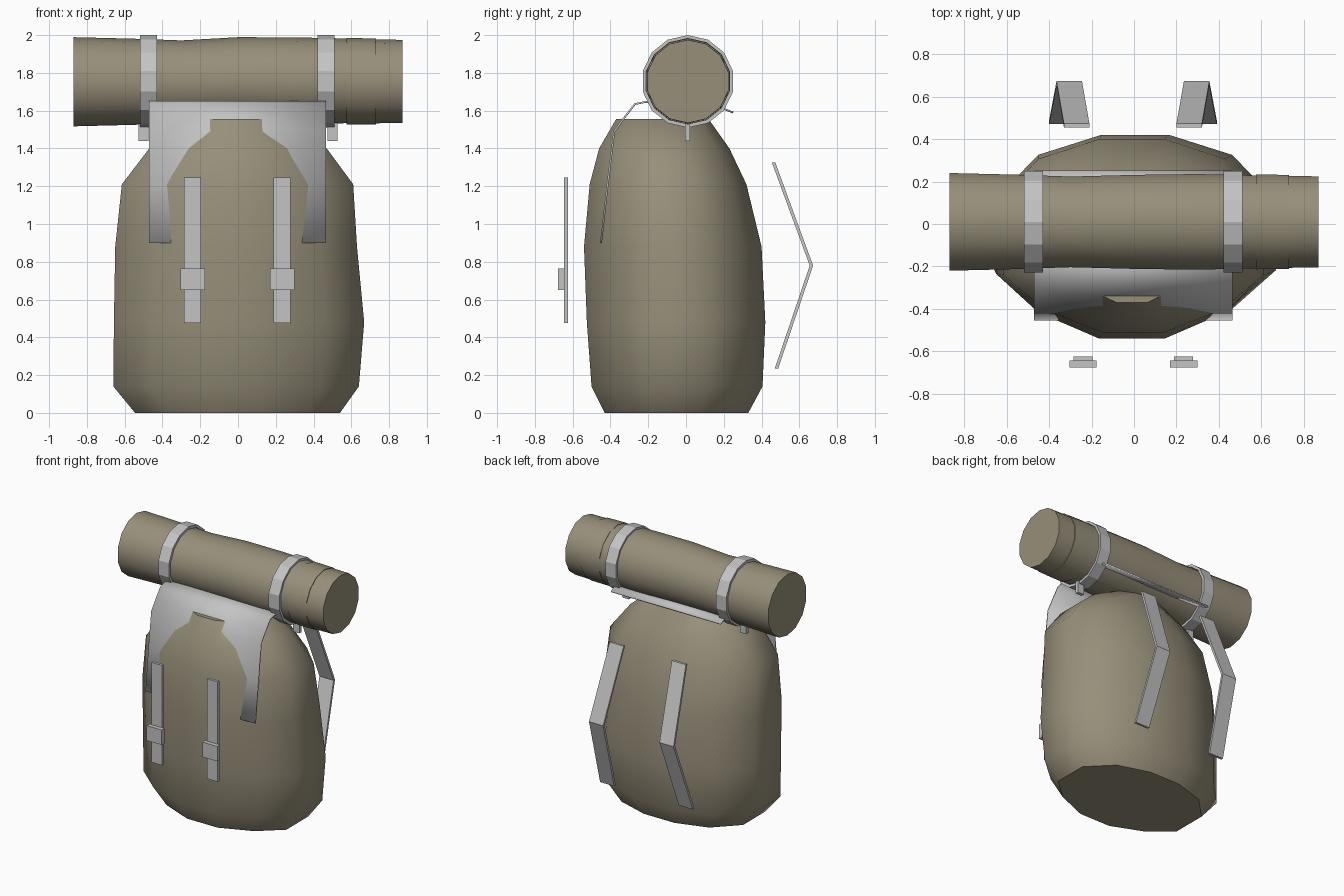
import bpy, bmesh, math
from mathutils import Vector

cube = bpy.data.objects.get("Cube")
if cube:
    bpy.data.objects.remove(cube, do_unlink=True)


def material(name, color):
    m = bpy.data.materials.new(name)
    m.use_nodes = True
    m.diffuse_color = color
    m.node_tree.nodes["Principled BSDF"].inputs["Base Color"].default_value = color
    return m


KHAKI = material("khaki canvas", (0.31, 0.275, 0.195, 1))
GREY = material("light grey webbing", (0.55, 0.55, 0.55, 1))


def make_object(name, bm, mat, smooth=None):
    bmesh.ops.recalc_face_normals(bm, faces=bm.faces)
    mesh = bpy.data.meshes.new(name)
    bm.to_mesh(mesh)
    bm.free()
    mesh.materials.append(mat)
    ob = bpy.data.objects.new(name, mesh)
    bpy.context.collection.objects.link(ob)
    if smooth:
        bpy.ops.object.select_all(action='DESELECT')
        ob.select_set(True)
        bpy.context.view_layer.objects.active = ob
        bpy.ops.object.shade_smooth_by_angle(angle=math.radians(smooth))
    return ob


def loft(name, rings, mat, smooth=None, closed=False):
    """Skin a series of equal rings, capped unless the series loops."""
    bm = bmesh.new()
    rows = [[bm.verts.new(p) for p in ring] for ring in rings]
    pairs = list(zip(rows, rows[1:]))
    if closed:
        pairs.append((rows[-1], rows[0]))
    else:
        bm.faces.new(rows[0])
        bm.faces.new(rows[-1])
    for a, b in pairs:
        for i in range(len(a)):
            j = (i + 1) % len(a)
            bm.faces.new((a[i], a[j], b[j], b[i]))
    return make_object(name, bm, mat, smooth)


def box(name, lo, hi, mat):
    lo, hi = Vector(lo), Vector(hi)
    bm = bmesh.new()
    bmesh.ops.create_cube(bm, size=1)
    for v in bm.verts:
        v.co = (lo + hi) / 2 + v.co * (hi - lo)
    return make_object(name, bm, mat)


def circle(x, r, z, sides=14, y=0.01):
    steps = [math.pi / 2 + 2 * math.pi * i / sides for i in range(sides)]
    return [(x, y + r * math.cos(a), z + r * math.sin(a)) for a in steps]


# Pack body: boxy twelve-sided sections (z, right, left, front, back)
sections = [
    (0, -.545, .54, -.43, .33), (.14, -.66, .64, -.50, .405),
    (.48, -.657, .668, -.525, .42), (.88, -.65, .63, -.54, .40),
    (1.21, -.615, .61, -.51, .32), (1.40, -.47, .47, -.46, .23),
    (1.555, -.31, .29, -.37, .12),
]
quarter = [(1, .35), (.69, .8), (.24, 1)]
outline = quarter + [(-x, y) for x, y in reversed(quarter)]
outline += [(-x, -y * (.92 if y == .8 else 1)) for x, y in outline]
rings = []
for z, right, left, front, back in sections:
    cx, cy = (right + left) / 2, (front + back) / 2
    rings.append([(cx + u * (left - right) / 2, cy + v * (back - front) / 2, z)
                  for u, v in outline])
loft("pack_body", rings, KHAKI, smooth=50)

# Bedroll with a slightly wavy outline, and a folded cuff at its left end
roll = [(-.87, .236, 1.753), (-.55, .228, 1.753), (-.3, .219, 1.753),
        (0, .227, 1.762), (.3, .231, 1.757), (.58, .224, 1.758)]
loft("bedroll", [circle(*r) for r in roll], KHAKI, smooth=40)
cuff = [(.575, .229, 1.756), (.73, .227, 1.755)]
loft("bedroll_cuff", [circle(*r) for r in cuff], KHAKI, smooth=40)
end = [(.72, .222, 1.755), (.87, .22, 1.755)]
loft("bedroll_end", [circle(*r) for r in end], KHAKI, smooth=40)

# Top flap: one folded sheet with a thin back edge under the bedroll
fold = [(.25, 1.59), (.2, 1.61), (-.1, 1.64), (-.21, 1.647), (-.27, 1.635),
        (-.325, 1.565), (-.38, 1.49), (-.415, 1.21), (-.45, .9)]
bm = bmesh.new()
rows = [[bm.verts.new((x, y, z)) for x in (-.47, .465)] for y, z in fold]
for (a, b), (c, d) in zip(rows, rows[1:]):
    bm.faces.new((a, b, d, c))
flap = make_object("top_flap", bm, GREY, smooth=60)
solid = flap.modifiers.new("thickness", 'SOLIDIFY')
solid.thickness = .01
solid.offset = 0

for side, s in (("right", -1), ("left", 1)):
    # Band around the bedroll, with a hanging tab
    x = s * .47 - .003
    band = [circle(x + dx, r, 1.755)
            for dx, r in ((-.045, .225), (-.045, .245), (.045, .245), (.045, .225))]
    loft(side + "_bedroll_band", band, GREY, closed=True)
    tab = s * .5
    box(side + "_band_tab", (tab - .027, -.005, 1.44), (tab + .027, .02, 1.55), GREY)

    # Front strap and buckle
    x = s * .237 - .003
    box(side + "_front_strap", (x - .045, -.645, .475), (x + .045, -.625, 1.245), GREY)
    box(side + "_front_buckle", (x - .064, -.677, .65), (x + .064, -.643, .765), GREY)

    # Bent shoulder strap, splayed outward toward the bottom
    path = [(.265, .455, 1.325), (.3, .655, .78), (.335, .47, .235)]
    strap = []
    for px, y, z in path:
        cx = s * px - .005
        strap.append([(cx - .06, y, z), (cx + .06, y, z),
                      (cx + .06, y + .018, z), (cx - .06, y + .018, z)])
    loft(side + "_shoulder_strap", strap, GREY)
